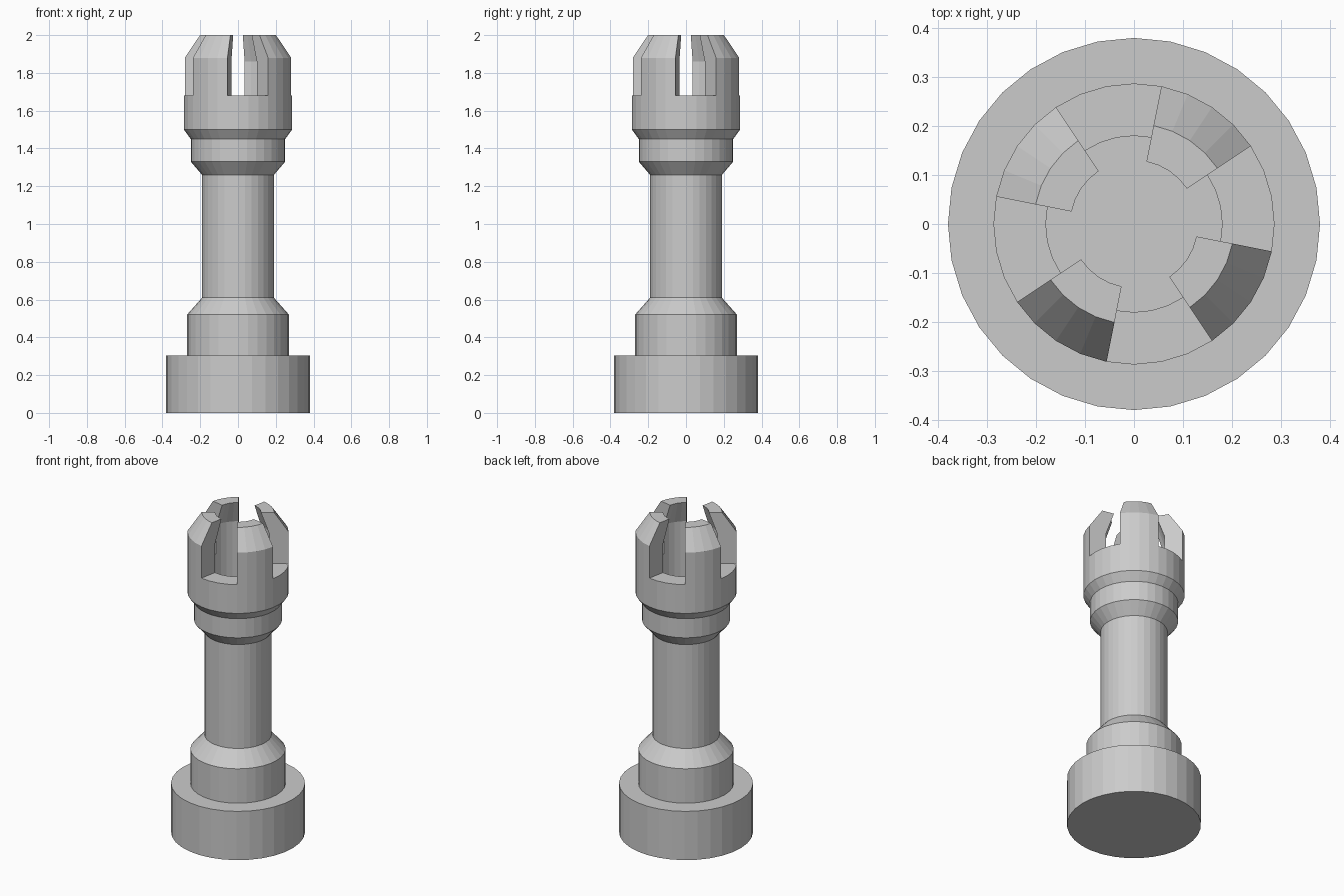
import bpy, bmesh
from math import cos, sin, radians

SIDES = 32
STEP = 360 / SIDES

cube = bpy.data.objects.get("Cube")
if cube:
    bpy.data.objects.remove(cube, do_unlink=True)

grey = bpy.data.materials.new("plain_grey")
grey.use_nodes = True
colour = (0.6, 0.6, 0.6, 1)
grey.diffuse_color = colour
grey.node_tree.nodes["Principled BSDF"].inputs["Base Color"].default_value = colour


def make_object(name, bm):
    bmesh.ops.recalc_face_normals(bm, faces=bm.faces)
    mesh = bpy.data.meshes.new(name)
    bm.to_mesh(mesh)
    bm.free()
    mesh.materials.append(grey)
    obj = bpy.data.objects.new(name, mesh)
    bpy.context.collection.objects.link(obj)
    return obj


def ring_point(bm, r, z, angle):
    a = radians(angle)
    return bm.verts.new((r * cos(a), r * sin(a), z))


def bridge(bm, a, b, closed):
    n = len(a)
    for i in range(n if closed else n - 1):
        j = (i + 1) % n
        bm.faces.new((a[i], a[j], b[j], b[i]))


def turned_body(name, profile):
    """Lathe an open profile and cap both ends."""
    bm = bmesh.new()
    rings = [[ring_point(bm, r, z, i * STEP) for i in range(SIDES)]
             for r, z in profile]
    for a, b in zip(rings, rings[1:]):
        bridge(bm, a, b, True)
    bm.faces.new(rings[0])
    bm.faces.new(rings[-1])
    return make_object(name, bm)


def wall_block(name, profile, start, segments):
    """Sweep a closed profile through part of a turn and cap its sides."""
    bm = bmesh.new()
    slices = [[ring_point(bm, r, z, start + i * STEP) for r, z in profile]
              for i in range(segments + 1)]
    for a, b in zip(slices, slices[1:]):
        bridge(bm, a, b, True)
    bm.faces.new(slices[0])
    bm.faces.new(slices[-1])
    # the underside rests on the rim, so leave it open
    low = min(z for r, z in profile)
    under = [f for f in bm.faces if all(abs(v.co.z - low) < 1e-5 for v in f.verts)]
    bmesh.ops.delete(bm, geom=under, context='FACES_ONLY')
    return make_object(name, bm)


# Stepped foot, column, collar and hollow cup
turned_body("tower_body", [
    (0.38, 0), (0.38, 0.305), (0.27, 0.305), (0.27, 0.52),
    (0.19, 0.61), (0.19, 1.26), (0.25, 1.33), (0.25, 1.45),
    (0.287, 1.50), (0.287, 1.68), (0.18, 1.68), (0.18, 1.45)])

# Four battlements leaning inward at the top
battlement = [(0.287, 1.68), (0.287, 1.88), (0.205, 2.0),
              (0.13, 2.0), (0.18, 1.86), (0.18, 1.68)]
for k in range(4):
    wall_block(f"battlement_{k + 1}", battlement, 3 * STEP + 90 * k, 4)
